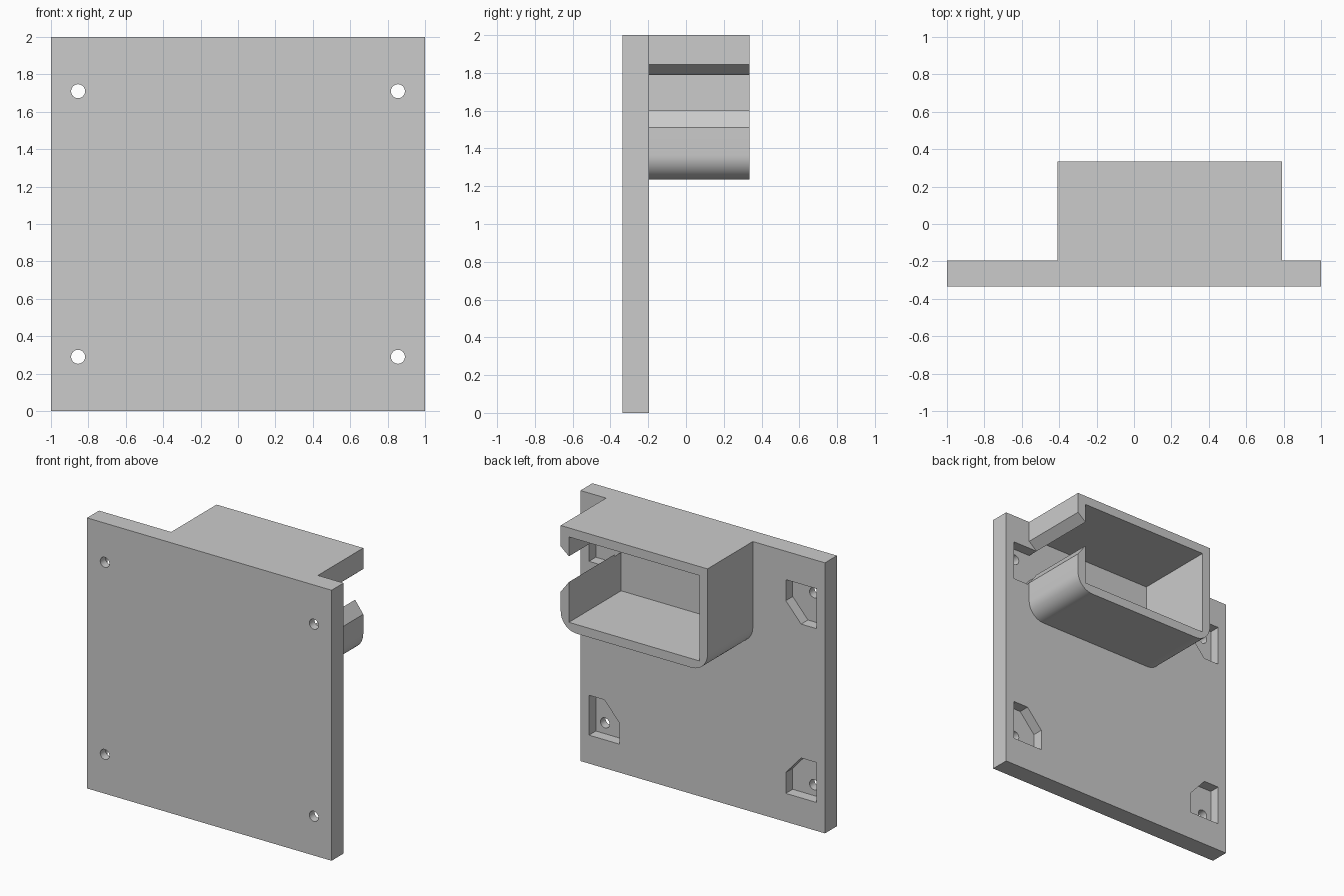
import bpy
import bmesh
from math import cos, sin, pi, radians

cube = bpy.data.objects.get("Cube")
if cube:
    bpy.data.objects.remove(cube, do_unlink=True)

FRONT, BACK, RIM = -0.335, -0.195, 0.335   # plate front, plate back, holder rim (y)
FLOOR = -0.275                             # bottom of the recesses (y)
WALL = 0.067

grey = bpy.data.materials.new("plain grey")
grey.use_nodes = True
colour = (0.6, 0.6, 0.6, 1)
grey.diffuse_color = colour
grey.node_tree.nodes["Principled BSDF"].inputs["Base Color"].default_value = colour


def prism(name, outline, y0, y1):
    """Extrude an (x, z) outline from y0 to y1."""
    bm = bmesh.new()
    face = bm.faces.new([bm.verts.new((x, y0, z)) for x, z in outline])
    top = bmesh.ops.extrude_face_region(bm, geom=[face])["geom"]
    verts = [v for v in top if isinstance(v, bmesh.types.BMVert)]
    bmesh.ops.translate(bm, verts=verts, vec=(0, y1 - y0, 0))
    bmesh.ops.recalc_face_normals(bm, faces=bm.faces)
    mesh = bpy.data.meshes.new(name)
    bm.to_mesh(mesh)
    bm.free()
    mesh.materials.append(grey)
    obj = bpy.data.objects.new(name, mesh)
    bpy.context.collection.objects.link(obj)
    return obj


def combine(target, tool, operation):
    """Apply a boolean and remove the tool object."""
    mod = target.modifiers.new(operation, 'BOOLEAN')
    mod.operation = operation
    mod.solver = 'EXACT'
    mod.object = tool
    bpy.context.view_layer.objects.active = target
    bpy.ops.object.modifier_apply(modifier=mod.name)
    bpy.data.objects.remove(tool, do_unlink=True)


def arc(cx, cz, r, start, end, steps):
    angles = [radians(start + (end - start) * i / steps) for i in range(steps + 1)]
    return [(cx + r * cos(a), cz + r * sin(a)) for a in angles]


def rectangle(x0, x1, z0, z1):
    return [(x0, z0), (x1, z0), (x1, z1), (x0, z1)]


# Mounting plate
plate = prism("mounting_plate", rectangle(-1, 1, 0, 2), FRONT, BACK)

# Corner screw holes and chamfered nut recesses, mirrored about the plate centre
recess = [(0.93, 0.79), (0.68, 0.79), (0.68, 0.635), (0.805, 0.495), (0.93, 0.495)]
for sx in (-1, 1):
    for sz in (-1, 1):
        pocket = [(sx * x, 1 + sz * z) for x, z in recess]
        # heights are measured outward from the middle of the plate
        combine(plate, prism("recess_cutter", pocket, FLOOR, 0), 'DIFFERENCE')
        hole = arc(sx * 0.855, 1 + sz * 0.71, 0.0375, 0, 345, 23)
        combine(plate, prism("hole_cutter", hole, -0.5, 0), 'DIFFERENCE')

# Holder cavity continues into the plate
L, R, BOTTOM, TOP = -0.41, 0.79, 1.235, 2
RAD = 0.13
cavity = rectangle(L + WALL, R - WALL, BOTTOM + WALL, TOP - WALL)
combine(plate, prism("cavity_cutter", cavity, FLOOR, 0), 'DIFFERENCE')

# Open-sided holder: rounded lower corners, bevelled slot on its +x side
outline = [(R - WALL, 1.79), (R, 1.845), (R, TOP), (L, TOP)]
outline += arc(L + RAD, BOTTOM + RAD, RAD, 180, 270, 12)
outline += arc(R - RAD, BOTTOM + RAD, RAD, 270, 360, 12)
outline += [(R, 1.51), (R - WALL, 1.6)]
outline += [cavity[1], cavity[0], cavity[3], cavity[2]]
holder = prism("holder", outline, BACK, RIM)
combine(plate, holder, 'UNION')
plate.name = "mounting_plate_with_holder"

# Smooth the round surfaces, keep the edges sharp
bpy.ops.object.select_all(action='DESELECT')
plate.select_set(True)
bpy.context.view_layer.objects.active = plate
bpy.ops.object.shade_smooth_by_angle(angle=radians(30))
